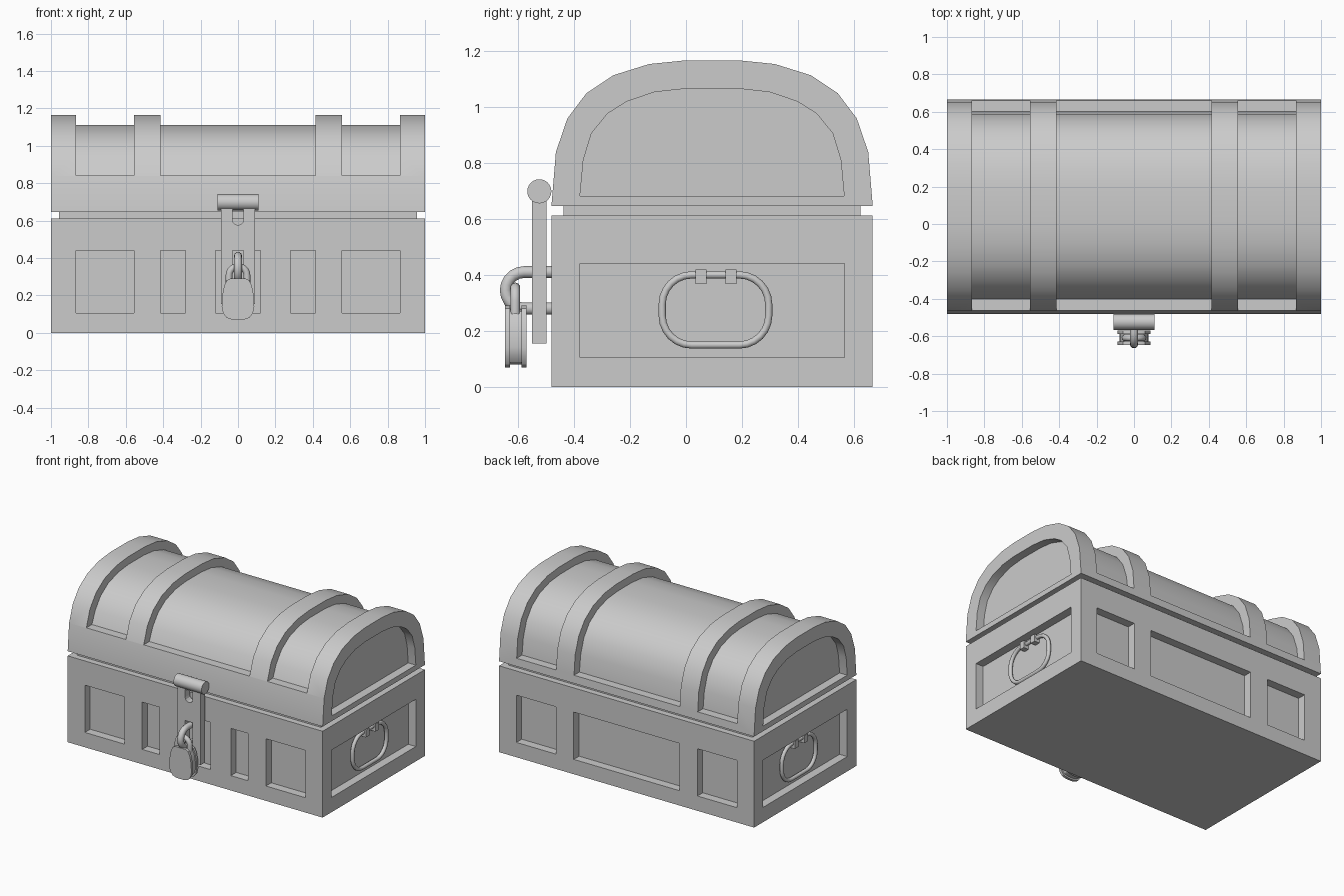
import bpy, bmesh, math

if "Cube" in bpy.data.objects:
    bpy.data.objects.remove(bpy.data.objects["Cube"])

CY = 0.093            # middle of the chest in y
FRONT, BACK = -0.48, 0.665


def add_prism(bm, pts, lo, hi, axis):
    """Extrude a 2D outline along x (pts = y,z) or y (pts = x,z)."""
    def at(a, p):
        return (a, p[0], p[1]) if axis == 'x' else (p[0], a, p[1])
    r0 = [bm.verts.new(at(lo, p)) for p in pts]
    r1 = [bm.verts.new(at(hi, p)) for p in pts]
    n = len(pts)
    bm.faces.new(r0)
    bm.faces.new(r1[::-1])
    for i in range(n):
        j = (i + 1) % n
        bm.faces.new((r0[j], r0[i], r1[i], r1[j]))


def smooth(ob, deg=30):
    bpy.ops.object.select_all(action='DESELECT')
    ob.select_set(True)
    bpy.context.view_layer.objects.active = ob
    bpy.ops.object.shade_smooth_by_angle(angle=math.radians(deg))


def solid(name, prisms):
    bm = bmesh.new()
    for p in prisms:
        add_prism(bm, *p)
    bmesh.ops.recalc_face_normals(bm, faces=bm.faces)
    me = bpy.data.meshes.new(name)
    bm.to_mesh(me)
    bm.free()
    ob = bpy.data.objects.new(name, me)
    bpy.context.collection.objects.link(ob)
    return ob


def cut(ob, prisms):
    cutter = solid("cutter", prisms)
    cutter.hide_render = True
    mod = ob.modifiers.new("recesses", 'BOOLEAN')
    mod.operation, mod.solver, mod.object = 'DIFFERENCE', 'EXACT', cutter
    bpy.context.view_layer.objects.active = ob
    bpy.ops.object.modifier_apply(modifier=mod.name)
    bpy.data.objects.remove(cutter)


def rect(u0, u1, v0, v1):
    return [(u0, v0), (u1, v0), (u1, v1), (u0, v1)]


def arc(cu, cv, r, a0, a1, n=8):
    return [(cu + r * math.cos(math.radians(a0 + (a1 - a0) * i / n)),
             cv + r * math.sin(math.radians(a0 + (a1 - a0) * i / n))) for i in range(n + 1)]


def tube(name, pts, r, closed=False):
    cu = bpy.data.curves.new(name, 'CURVE')
    cu.dimensions = '3D'
    cu.bevel_depth, cu.bevel_resolution, cu.use_fill_caps = r, 3, True
    sp = cu.splines.new('POLY')
    sp.points.add(len(pts) - 1)
    for p, co in zip(sp.points, pts):
        p.co = (*co, 1)
    sp.use_cyclic_u = closed
    ob = bpy.data.objects.new(name, cu)
    bpy.context.collection.objects.link(ob)
    bpy.ops.object.select_all(action='DESELECT')
    ob.select_set(True)
    bpy.context.view_layer.objects.active = ob
    bpy.ops.object.convert(target='MESH')
    smooth(bpy.context.object, 50)


def arch(half):
    """Full arch, front to back, from (half width, z) pairs listed bottom to top."""
    return [(CY - h, z) for h, z in half] + [(CY + h, z) for h, z in half[::-1]]


# Chest body with recessed panels on all four sides
body = solid("chest_body", [(rect(FRONT, BACK, 0, 0.612), -1, 1, 'x')])
D, Z0, Z1 = 0.06, 0.105, 0.44
cuts = []
for x0, x1 in [(-0.865, -0.555), (-0.415, -0.28), (-0.12, 0.12), (0.28, 0.415), (0.555, 0.865)]:
    cuts.append((rect(x0, x1, Z0, Z1), FRONT - 0.1, FRONT + D, 'y'))
panels = [(-0.865, -0.555), (-0.415, 0.415), (0.555, 0.865)]
for x0, x1 in panels:
    cuts.append((rect(x0, x1, Z0, Z1), BACK - D, BACK + 0.1, 'y'))
for lo, hi in [(1 - D, 1.1), (-1.1, -1 + D)]:
    cuts.append((rect(-0.378, 0.565, Z0, Z1), lo, hi, 'x'))
cut(body, cuts)

# Narrow seam between body and lid
solid("seam", [(rect(FRONT + 0.043, BACK - 0.043, 0.612, 0.645), -0.957, 0.957, 'x')])

# Arched lid: recesses between the ribs and in both ends
outer = [(0.573, 0.645), (0.557, 0.838), (0.516, 0.958), (0.448, 1.048),
         (0.352, 1.112), (0.224, 1.152), (0.095, 1.165)]
end = [(0.471, 0.682), (0.459, 0.81), (0.43, 0.905), (0.373, 0.975),
       (0.305, 1.018), (0.205, 1.052), (0.095, 1.064)]
lid = solid("lid", [(arch(outer), -1, 1, 'x')])
inset = arch([(h * 0.887, 0.65 + (z - 0.65) * 0.893) for h, z in outer])[1:]
inset[0] = (inset[0][0], 0.84)
inset[-1] = (inset[-1][0], 0.70)
channel = inset + [(0.9, 0.70), (0.9, 1.4), (-0.7, 1.4), (-0.7, 0.84)]
cuts = [(channel, x0, x1, 'x') for x0, x1 in panels]
cuts += [(arch(end), 1 - D, 1.1, 'x'), (arch(end), -1.1, -1 + D, 'x')]
cut(lid, cuts)
smooth(lid, 28)

# Ring handles and their clips, one on each end
for s, side in ((1, "right"), (-1, "left")):
    ring = []
    for cu, cv, a in [(0.19, 0.295, 0), (0.02, 0.295, 90), (0.02, 0.255, 180), (0.19, 0.255, 270)]:
        ring += arc(cu, cv, 0.105, a, a + 90, 6)
    tube("handle_" + side, [(s * 0.958, u, v) for u, v in ring], 0.0135, True)
    x0, x1 = sorted((s * 0.935, s * 0.98))
    solid("handle_clips_" + side, [(rect(y, y + 0.04, 0.367, 0.42), x0, x1, 'x')
                                   for y in (0.033, 0.14)])

# Latch hinge barrel
barrel = solid("latch_barrel", [(arc(-0.523, 0.698, 0.043, 0, 345, 23), -0.11, 0.11, 'x')])
smooth(barrel)

# Latch strap with two slots
strap = solid("latch_strap", [(rect(-0.09, 0.09, 0.155, 0.69), -0.55, -0.497, 'y')])
top_slot = [(0.03, 0.66), (-0.03, 0.66)] + arc(0, 0.605, 0.03, 180, 360, 6)
cut(strap, [(top_slot, -0.6, -0.4, 'y'), (rect(-0.03, 0.03, 0.255, 0.44), -0.6, -0.4, 'y')])

# Staple coming out of the body through the strap
path = [(-0.415, 0.41)] + arc(-0.578, 0.345, 0.065, 90, 270, 10) + [(-0.415, 0.28)]
tube("staple", [(0, y, z) for y, z in path], 0.022)

# Padlock: two plates around a narrower core, plus shackle
half = [(0.03, 0.07), (0.06, 0.08), (0.08, 0.105), (0.087, 0.14), (0.084, 0.2),
        (0.074, 0.25), (0.06, 0.28), (0.04, 0.29)]


def lock_outline(k):
    pts = [(h * k, 0.18 + (z - 0.18) * k) for h, z in half]
    return pts + [(-h, z) for h, z in pts[::-1]]


lock = solid("padlock_body", [(lock_outline(1), -0.646, -0.628, 'y'),
                              (lock_outline(0.9), -0.629, -0.586, 'y'),
                              (lock_outline(1), -0.587, -0.569, 'y')])
smooth(lock)
bow = [(0.048, 0.26)] + arc(0, 0.307, 0.048, 0, 180, 10) + [(-0.048, 0.26)]
tube("padlock_shackle", [(x, -0.609, z) for x, z in bow], 0.018)
